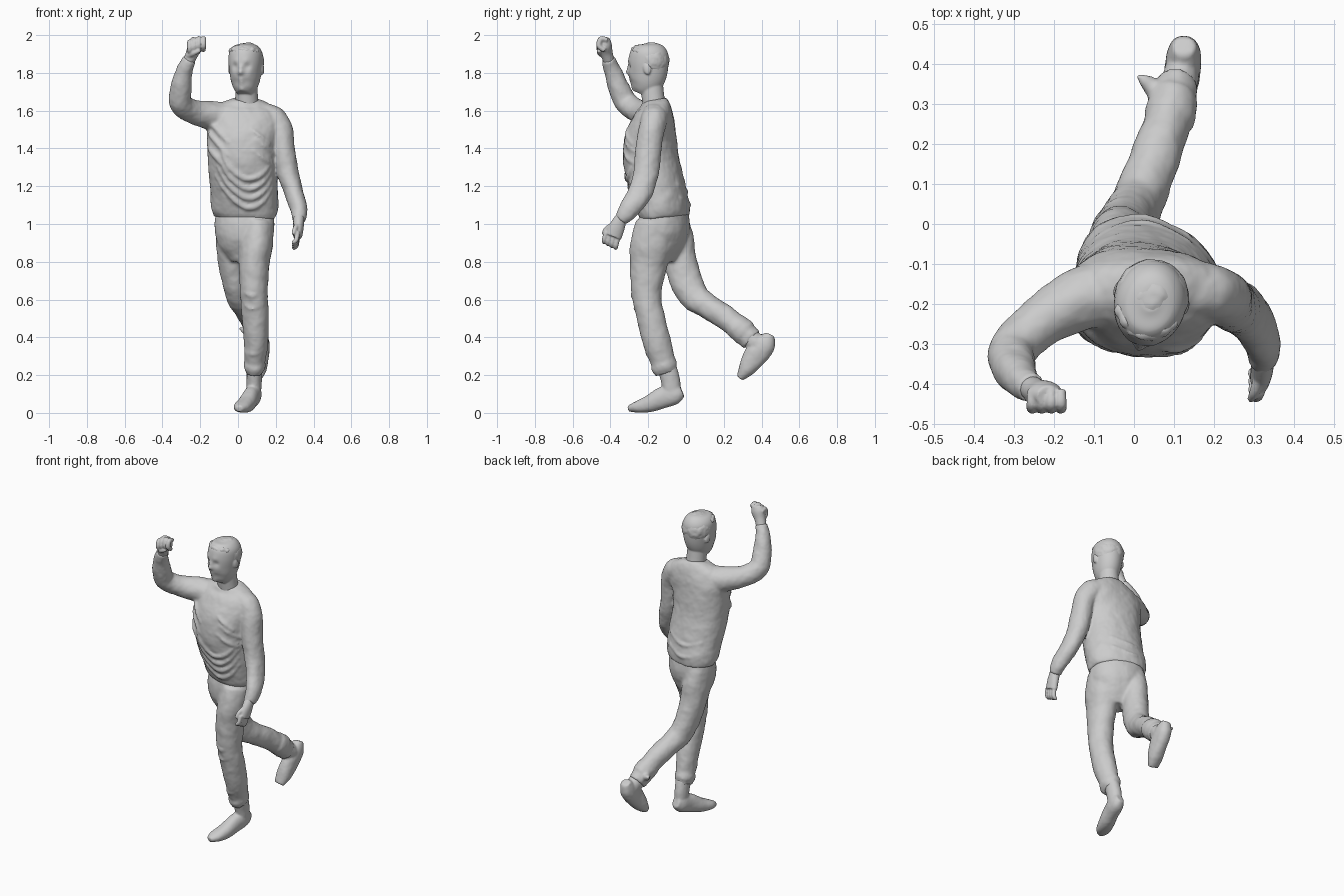
import bpy, bmesh, math
from mathutils import Vector, Matrix
from mathutils.bvhtree import BVHTree


def spline(pts, steps):
    """Catmull-Rom interpolation of (x, y, z, half width, half depth) rows."""
    out = []
    for i in range(len(pts) - 1):
        p0, p1, p2, p3 = (pts[max(0, min(len(pts) - 1, i + k))] for k in (-1, 0, 1, 2))
        for s in range(steps):
            t = s / steps
            out.append([0.5 * (2 * b + (c - a) * t + (2 * a - 5 * b + 4 * c - d) * t * t
                               + (3 * b - a - 3 * c + d) * t ** 3)
                        for a, b, c, d in zip(p0, p1, p2, p3)])
    return out + [list(pts[-1])]


def tube(bm, pts, ref=(1, 0, 0), ref2=None, n=28, steps=5, power=1.0):
    """Loft elliptical rings along a path; ref (to ref2) sets the width direction."""
    pts = [p if len(p) == 5 else (*p, p[3]) for p in pts]
    rows, rings = spline(pts, steps), []
    for i, r in enumerate(rows):
        a, b = rows[max(i - 1, 0)], rows[min(i + 1, len(rows) - 1)]
        t = (Vector(b[:3]) - Vector(a[:3])).normalized()
        side = Vector(ref).lerp(Vector(ref2 or ref), i / (len(rows) - 1))
        side = (side - t * side.dot(t)).normalized()
        up = t.cross(side)
        ring = []
        for k in range(n):
            c, s = math.cos(math.tau * k / n), math.sin(math.tau * k / n)
            c, s = (math.copysign(abs(v) ** power, v) for v in (c, s))
            ring.append(bm.verts.new(Vector(r[:3]) + side * c * r[3] + up * s * r[4]))
        rings.append(ring)
    for a, b in zip(rings, rings[1:]):
        for k in range(n):
            bm.faces.new((a[k], a[(k + 1) % n], b[(k + 1) % n], b[k]))
    bm.faces.new(rings[0][::-1])
    bm.faces.new(rings[-1])


def fold(bm, tree, pts, back=False):
    """Cloth fold: a thin tube through (x, z, radius) points laid on the surface."""
    d = -1 if back else 1
    path = []
    for x, z, r in pts:
        hit = tree.ray_cast(Vector((x, -d * 2, z)), Vector((0, d, 0)))[0]
        if hit:
            path.append((x, hit.y + d * r * .25, z, r))
    if len(path) > 1:
        tube(bm, path, ref=(0, d, 0.01), n=12)


def ball(bm, center, size, tilt=0):
    m = (Matrix.Translation(center) @ Matrix.Rotation(tilt, 4, 'X')
         @ Matrix.Diagonal((*size, 1)))
    bmesh.ops.create_uvsphere(bm, u_segments=32, v_segments=20, radius=1, matrix=m)


def push(bm, center, radius, offset):
    for v in bm.verts:
        v.co += Vector(offset) * math.exp(-((v.co - Vector(center)).length / radius) ** 2)


def finish(name, bm, voxel, smooth=3, wrinkle=0.0, scale=0.07):
    """Fuse the overlapping pieces into one skin and add soft wrinkles."""
    bmesh.ops.recalc_face_normals(bm, faces=bm.faces)
    me = bpy.data.meshes.new(name)
    bm.to_mesh(me)
    bm.free()
    ob = bpy.data.objects.new(name, me)
    bpy.context.collection.objects.link(ob)
    for p in me.polygons:
        p.use_smooth = True
    rm = ob.modifiers.new("fuse", 'REMESH')
    rm.mode, rm.voxel_size, rm.use_smooth_shade = 'VOXEL', voxel, True
    sm = ob.modifiers.new("soften", 'SMOOTH')
    sm.factor, sm.iterations = 0.5, smooth
    if wrinkle:
        tex = bpy.data.textures.new(name + "_wrinkles", 'CLOUDS')
        tex.noise_scale = scale
        d = ob.modifiers.new("wrinkles", 'DISPLACE')
        d.texture, d.strength, d.mid_level = tex, wrinkle, 0.5


# Sweater: torso twisting from hips to chest, raised sleeve, hanging sleeve
bm = bmesh.new()
tube(bm, [(.035, -.112, 1.035, .168, .118), (.035, -.118, 1.08, .180, .132),
          (.032, -.145, 1.18, .180, .140), (.02, -.185, 1.34, .180, .146),
          (.022, -.187, 1.45, .188, .138), (.035, -.17, 1.55, .198, .112),
          (.04, -.162, 1.615, .17, .085), (.042, -.168, 1.66, .075, .062)],
     ref=(.9, -.4, 0), ref2=(1, .12, 0), n=48, power=.95)
tree = BVHTree.FromBMesh(bm)
tube(bm, [(-.06, -.17, 1.555, .085), (-.15, -.195, 1.575, .077), (-.24, -.25, 1.595, .063),
          (-.303, -.315, 1.64, .06), (-.302, -.355, 1.72, .056), (-.285, -.388, 1.81, .045),
          (-.256, -.412, 1.875, .037)], ref=(-.037, .066, .037))
tube(bm, [(.09, -.165, 1.575, .068), (.16, -.165, 1.565, .072), (.207, -.175, 1.53, .07),
          (.232, -.19, 1.46, .064, .068), (.243, -.2, 1.38, .06, .068), (.263, -.21, 1.28, .057, .068),
          (.295, -.24, 1.17, .05, .064), (.322, -.30, 1.08, .045, .055),
          (.322, -.345, 1.02, .034, .036)], ref=(.3, 0, 1), ref2=(1, 0, 0))
# draped folds on the belly, armpits and back
for k in range(4):
    z = 1.09 + .05 * k
    fold(bm, tree, [(-.12 + .01 * k, z + .17, .009), (-.05, z + .07, .014), (.04, z, .017),
                    (.12, z + .02, .015), (.18, z + .10, .008)])
for x, z in ((.17, 1.47), (.19, 1.42), (.18, 1.36)):
    fold(bm, tree, [(x - .10, z + .03, .008), (x - .05, z - .01, .014), (x, z - .05, .011)])
for z in (1.52, 1.45, 1.37):
    fold(bm, tree, [(-.15, z + .03, .014), (-.11, z - .02, .017), (-.05, z - .09, .008)])
for z in (1.10, 1.17):
    fold(bm, tree, [(-.09, z + .03, .009), (.02, z, .013), (.14, z + .04, .009)], back=True)
finish("sweater", bm, .008, 4, .008)

# Trousers: hips, standing leg, trailing bent leg
bm = bmesh.new()
tube(bm, [(.035, -.112, 1.09, .155, .11), (.035, -.115, 1.0, .163, .128),
          (.03, -.12, .93, .152, .122), (.03, -.12, .86, .12, .095), (.03, -.12, .80, .07, .06)],
     ref=(.9, -.4, 0), n=40, power=.95)
tube(bm, [(.105, -.155, 1.0, .085, .11), (.10, -.18, .90, .086, .115),
          (.086, -.197, .80, .082, .103), (.084, -.208, .68, .076, .085),
          (.087, -.203, .58, .073, .075), (.094, -.178, .47, .068, .075),
          (.095, -.155, .38, .065, .075), (.09, -.125, .28, .055, .066),
          (.086, -.103, .21, .046, .062)])
tube(bm, [(-.032, -.08, 1.0, .085, .10), (-.036, -.055, .90, .08, .10),
          (-.032, -.03, .80, .075, .088), (-.015, .0, .70, .07, .086),
          (.006, .045, .615, .066, .078), (.034, .115, .565, .064, .066),
          (.065, .20, .51, .061, .064), (.093, .285, .445, .057, .062),
          (.11, .35, .385, .052, .062)])
tree = BVHTree.FromBMesh(bm)
# cuffs and creases
tube(bm, [(.088, -.12, .262, .058, .07), (.086, -.11, .235, .057, .07)])
tube(bm, [(.088, .265, .462, .064, .066), (.102, .315, .42, .06, .07)])
tube(bm, [(.05, .34, .43, .028), (.02, .365, .445, .014), (.006, .372, .45, .006)],
     ref=(0, 0, 1), n=10)
for z in (.64, .57, .33):
    fold(bm, tree, [(.035, z, .008), (.08, z - .02, .011), (.14, z + .01, .008)])
finish("trousers", bm, .009, 5, .008)

# Standing shoe, flattened on the floor
bm = bmesh.new()
tube(bm, [(.088, -.10, .24, .042, .052), (.086, -.08, .16, .04, .05), (.086, -.07, .09, .036, .045)])
tube(bm, [(.088, -.02, .115, .024, .03), (.084, -.06, .10, .042, .055),
          (.066, -.13, .078, .043, .056), (.042, -.20, .046, .047, .044),
          (.018, -.265, .03, .042, .029), (.006, -.305, .022, .02, .016)], power=.9)
for v in bm.verts:
    v.co.z = max(v.co.z, .002)
finish("standing_shoe", bm, .007, 3, .004)

# Trailing shoe, toe hanging down
bm = bmesh.new()
tube(bm, [(.11, .335, .40, .046, .052), (.12, .385, .36, .044, .05), (.124, .42, .34, .036, .04)])
tube(bm, [(.125, .445, .415, .028, .026), (.125, .418, .365, .043, .058),
          (.118, .365, .30, .044, .062), (.106, .322, .235, .044, .045),
          (.095, .288, .185, .032, .02)], power=.9)
finish("trailing_shoe", bm, .007, 3, .006)

# Raised fist
bm = bmesh.new()
tube(bm, [(-.265, -.405, 1.85, .03), (-.242, -.42, 1.905, .034, .032),
          (-.222, -.427, 1.95, .044, .034), (-.212, -.43, 1.982, .032, .025)])
for k in range(4):
    x, z = -.255 + .024 * k, .009 * min(k, 2) - .02
    tube(bm, [(x, -.415, 1.975 + z, .013), (x, -.45, 1.982 + z, .0145),
              (x, -.46, 1.945 + z, .0145), (x, -.43, 1.92 + z, .012)], n=12)
tube(bm, [(-.262, -.43, 1.89, .016), (-.235, -.455, 1.905, .015), (-.2, -.46, 1.92, .011)],
     ref=(0, 0, 1), n=12)
finish("raised_fist", bm, .005, 2)

# Hanging hand with curled fingers
bm = bmesh.new()
tube(bm, [(.322, -.34, 1.04, .03), (.32, -.365, .985, .028, .042), (.315, -.385, .935, .025, .045)])
for k in range(4):
    o = (k - 1.5) * .023
    y, z = -.39 - o * .9, .935 + o * .45
    tube(bm, [(.315, y, z + .01, .013), (.308, y - .012, z - .035, .013),
              (.288, y - .012, z - .05, .010)], ref=(0, 1, 0), n=12)
tube(bm, [(.318, -.375, 1.0, .016), (.302, -.42, .975, .013), (.292, -.44, .945, .009)], n=12)
finish("hanging_hand", bm, .005, 2)

# Head and neck, sculpted facing forward and then turned
turn = (Matrix.Translation((.04, -.2, 0)) @ Matrix.Rotation(math.radians(-14), 4, 'Z')
        @ Matrix.Translation((0, .2, 0)))
bm = bmesh.new()
tube(bm, [(0, -.235, 1.69, .036, .042), (0, -.226, 1.712, .056, .064), (0, -.212, 1.75, .073, .09),
          (0, -.202, 1.80, .083, .103), (0, -.198, 1.86, .09, .107), (0, -.193, 1.91, .086, .10),
          (0, -.19, 1.943, .062, .075), (0, -.19, 1.956, .025, .03)], n=72, steps=7)
for s in (-1, 1):
    push(bm, (s * .034, -.298, 1.835), .018, (0, .009, 0))
    push(bm, (s * .03, -.303, 1.862), .02, (0, -.004, 0))
    push(bm, (s * .042, -.28, 1.80), .02, (0, -.004, 0))
push(bm, (0, -.306, 1.83), .014, (0, -.009, 0))
push(bm, (0, -.306, 1.803), .016, (0, -.020, 0))
push(bm, (0, -.295, 1.763), .015, (0, -.008, 0))
push(bm, (0, -.292, 1.744), .014, (0, -.007, 0))
push(bm, (0, -.28, 1.712), .022, (0, -.012, 0))
for s in (-1, 1):
    ball(bm, (s * .088, -.185, 1.82), (.009, .02, .03), .2)
tube(bm, [(0, -.16, 1.60, .066, .064), (0, -.172, 1.66, .06, .06), (0, -.186, 1.77, .057, .062)])
bm.transform(turn)
finish("head", bm, .005, 3)

# Short hair cap with a soft fringe
bm = bmesh.new()
ball(bm, (0, -.184, 1.866), (.094, .096, .095), .15)
for k in range(7):
    a = math.radians(-60 + 20 * k)
    ball(bm, (.07 * math.sin(a), -.19 - .083 * math.cos(a), 1.916 + .006 * (k % 2)),
         (.022, .022, .018))
bm.transform(turn)
finish("hair", bm, .006, 4, .010, .04)
